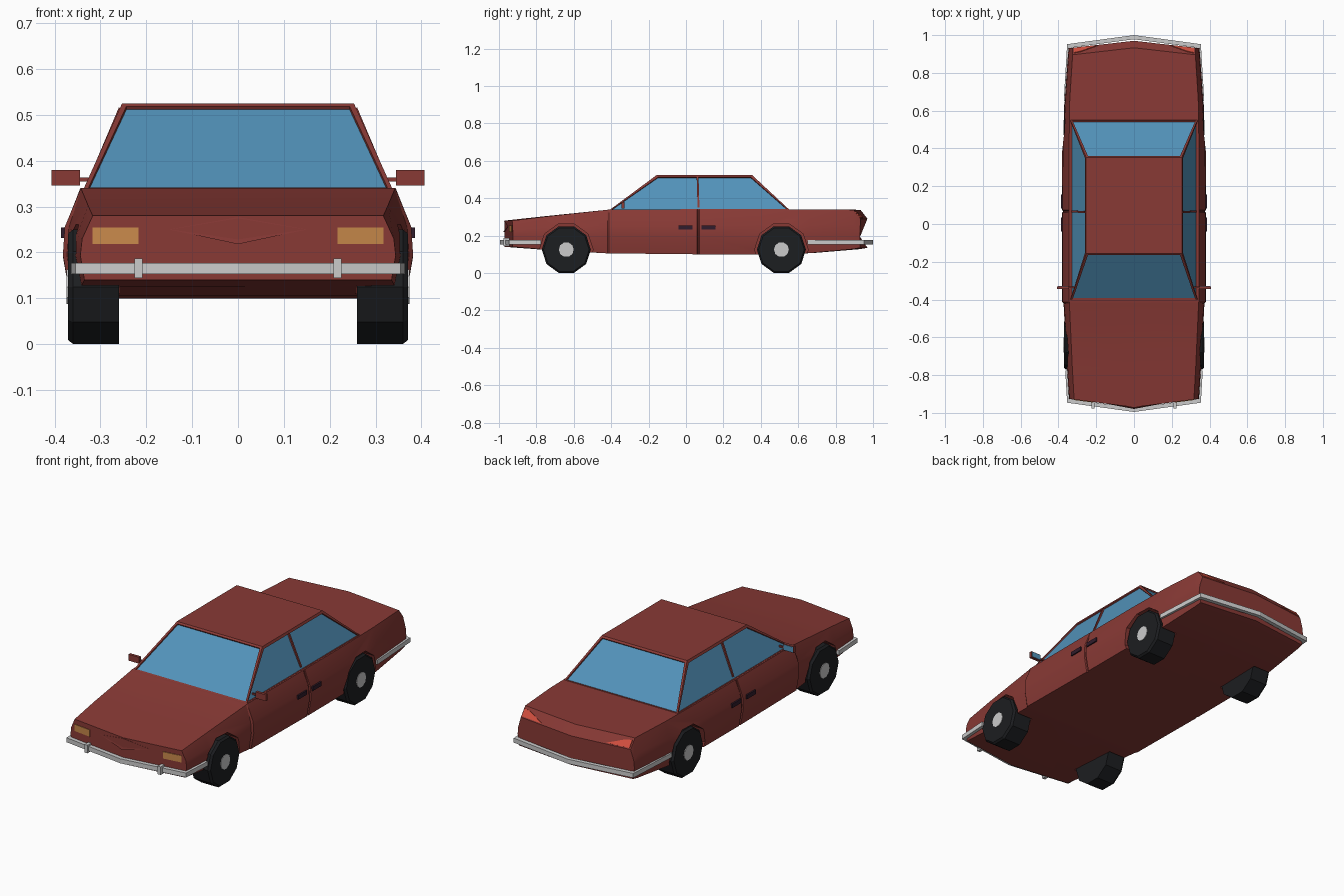
import bpy, bmesh, math
from mathutils import Vector

if "Cube" in bpy.data.objects:
    bpy.data.objects.remove(bpy.data.objects["Cube"])

def mat(name, r, g, b):
    m = bpy.data.materials.new(name)
    m.diffuse_color = (r, g, b, 1)
    m.use_nodes = True
    m.node_tree.nodes["Principled BSDF"].inputs["Base Color"].default_value = m.diffuse_color
    return m

RED = mat("body_red", 0.25, 0.042, 0.036)
BLUE = mat("glass_blue", 0.085, 0.29, 0.49)
BLACK = mat("tyre_black", 0.012, 0.013, 0.015)
DARK = mat("handle_dark", 0.03, 0.012, 0.025)
AMBER = mat("lamp_amber", 0.58, 0.25, 0.07)
TAIL = mat("lamp_red", 0.65, 0.08, 0.05)

def finish(name, bm, *mats):
    bmesh.ops.recalc_face_normals(bm, faces=bm.faces)
    me = bpy.data.meshes.new(name)
    bm.to_mesh(me)
    bm.free()
    for m in mats:
        if m:
            me.materials.append(m)
    ob = bpy.data.objects.new(name, me)
    bpy.context.collection.objects.link(ob)
    return ob

def loft(name, rings, material, closed=False):
    bm = bmesh.new()
    vs = [[bm.verts.new(p) for p in r] for r in rings]
    n = len(vs[0])
    for a, b in zip(vs, vs[1:]):
        for i in range(n):
            bm.faces.new((a[i], a[(i + 1) % n], b[(i + 1) % n], b[i]))
    bm.faces.new(vs[0])
    bm.faces.new(vs[-1])
    return finish(name, bm, material)

def prism(name, pts, offset, material=None):
    o = Vector(offset)
    return loft(name, [[Vector(p) for p in pts], [Vector(p) + o for p in pts]], material)

def box(name, x0, x1, y0, y1, z0, z1, material=None):
    return prism(name, [(x0, y0, z0), (x1, y0, z0), (x1, y1, z0), (x0, y1, z0)],
                 (0, 0, z1 - z0), material)

# Lower body: y, bow, bottom z, top z, shoulder x, widest x, sill x
stations = [
    (-0.925, -0.045, 0.14, 0.28, 0.317, 0.344, 0.335),
    (-0.75, -0.02, 0.125, 0.302, 0.327, 0.355, 0.343),
    (-0.42, 0, 0.105, 0.338, 0.342, 0.373, 0.36),
    (-0.412, 0, 0.105, 0.34, 0.343, 0.382, 0.366),
    (0.060, 0, 0.10, 0.34, 0.344, 0.382, 0.366),
    (0.063, 0, 0.10, 0.34, 0.344, 0.376, 0.36),
    (0.070, 0, 0.10, 0.34, 0.344, 0.376, 0.36),
    (0.073, 0, 0.10, 0.34, 0.344, 0.382, 0.366),
    (0.40, 0, 0.10, 0.34, 0.344, 0.380, 0.365),
    (0.66, 0.01, 0.106, 0.34, 0.340, 0.366, 0.355),
    (0.893, 0.04, 0.128, 0.338, 0.325, 0.350, 0.340),
    (0.93, 0.04, 0.135, 0.29, 0.325, 0.346, 0.337),
]
rings = []
for y, bow, zb, zt, xs, xm, xb in stations:
    h = zt - zb
    half = [(xb, zb), (xm, zb + 0.38 * h), (xm - 0.004, zb + 0.64 * h), (xs, zt)]
    sec = [(0, zb)] + half + [(0, zt)] + [(-x, z) for x, z in reversed(half)]
    rings.append([(x, y + bow * (1 - abs(x) / 0.35), z) for x, z in sec])
body = loft("body", rings, RED)

# Ten-sided wheels, hubs and arch cutouts
def decagon(x, y, r):
    return [(x, y + r * math.cos(a), 0.125 + r * math.sin(a))
            for a in (math.radians(18 * (2 * k + 1) - 90) for k in range(10))]

for wy in (-0.64, 0.51):
    for s in (-1, 1):
        cut = prism("arch_cutter", decagon(s * 0.258, wy, 0.143), (s * 0.2, 0, 0))
        cut.hide_render = True
        cut.hide_viewport = False
        mod = body.modifiers.new("arch", 'BOOLEAN')
        mod.object = cut
        mod.operation = 'DIFFERENCE'
        mod.solver = 'EXACT'
        bpy.context.view_layer.objects.active = body
        bpy.ops.object.modifier_apply(modifier=mod.name)
        bpy.data.objects.remove(cut)
        loft("wheel", [decagon(s * 0.26, wy, 0.131), decagon(s * 0.36, wy, 0.131),
                       decagon(s * 0.371, wy, 0.122)], BLACK)
        prism("hub", decagon(s * 0.36, wy, 0.04), (s * 0.014, 0, 0))

bpy.ops.object.select_all(action='DESELECT')
body.select_set(True)
bpy.context.view_layer.objects.active = body
bpy.ops.object.shade_smooth_by_angle(angle=math.radians(25))

# Cabin with recessed glass
bm = bmesh.new()
lo = [bm.verts.new(p) for p in ((-0.338, -0.41, 0.336), (0.338, -0.41, 0.336),
                                (0.338, 0.555, 0.336), (-0.338, 0.555, 0.336))]
hi = [bm.verts.new(p) for p in ((-0.253, -0.155, 0.525), (0.253, -0.155, 0.525),
                                (0.253, 0.352, 0.525), (-0.253, 0.352, 0.525))]
panes = [bm.faces.new((lo[i], lo[(i + 1) % 4], hi[(i + 1) % 4], hi[i])) for i in range(4)]
bm.faces.new(hi)
bm.faces.new(lo[::-1])
bmesh.ops.recalc_face_normals(bm, faces=bm.faces)
bmesh.ops.inset_individual(bm, faces=panes, thickness=0.015, depth=0)
bmesh.ops.inset_individual(bm, faces=panes, thickness=0.001, depth=-0.007)
for f in panes:
    f.material_index = 1
finish("cabin", bm, RED, BLUE)

# Parts repeated on both sides
for s in (-1, 1):
    # Pillar between the side windows
    prism("door_pillar", [(s * 0.322, 0.062, 0.348), (s * 0.322, 0.072, 0.348),
                          (s * 0.252, 0.067, 0.513), (s * 0.252, 0.057, 0.513)],
          (s * 0.008, 0, 0.003), RED)
    # Door handles
    for y in (-0.04, 0.083):
        box("door_handle", s * 0.372, s * 0.386, y, y + 0.074, 0.232, 0.254, DARK)
    # Wing mirrors
    box("mirror_arm", s * 0.31, s * 0.35, -0.338, -0.330, 0.355, 0.363, RED)
    box("mirror", s * 0.345, s * 0.407, -0.345, -0.330, 0.346, 0.380, RED)
    box("mirror_glass", s * 0.349, s * 0.403, -0.330, -0.328, 0.349, 0.377, BLUE)

    # Headlamps, lying along the bowed nose
    def nose(x, z):
        return (s * x, -0.97 + 0.045 * x / 0.35 - 0.003, z)
    prism("headlamp", [nose(0.217, 0.218), nose(0.317, 0.218),
                       nose(0.317, 0.254), nose(0.217, 0.254)], (0, 0.012, 0), AMBER)

    # Tail lamps on the sloping rear edge
    def tail(x, t):
        return (s * x, 0.897 + 0.037 * t + 0.04 * (1 - x / 0.35), 0.340 - 0.048 * t)
    prism("tail_lamp", [tail(0.19, 0.9), tail(0.318, 0.9), tail(0.318, 0.2),
                        tail(0.28, 0.3)], (0, -0.01, -0.006), TAIL)
    # Bumper overriders
    box("overrider", s * 0.208, s * 0.226, -0.977, -0.945, 0.144, 0.187)

# Pointed crease in the middle of the nose
prism("nose_crease", [(-0.15, -0.951, 0.25), (0, -0.979, 0.218), (0.15, -0.951, 0.25),
                      (0, -0.972, 0.277)], (0, 0.02, 0), RED)

# Wrap-around bumpers
def bumper(name, end, corner, tip):
    half = [(*end, end[0] - 0.022, end[1]),
            (*corner, corner[0] - 0.022, corner[1] - math.copysign(0.018, tip)),
            (0, tip, 0, tip - math.copysign(0.022, tip))]
    path = half + [(-a, b, -c, d) for a, b, c, d in half[1::-1]]
    loft(name, [[(a, b, 0.153), (a, b, 0.177), (c, d, 0.177), (c, d, 0.153)]
                for a, b, c, d in path], None)

bumper("front_bumper", (0.364, -0.775), (0.354, -0.946), -0.995)
bumper("rear_bumper", (0.372, 0.65), (0.354, 0.952), 1.0)
